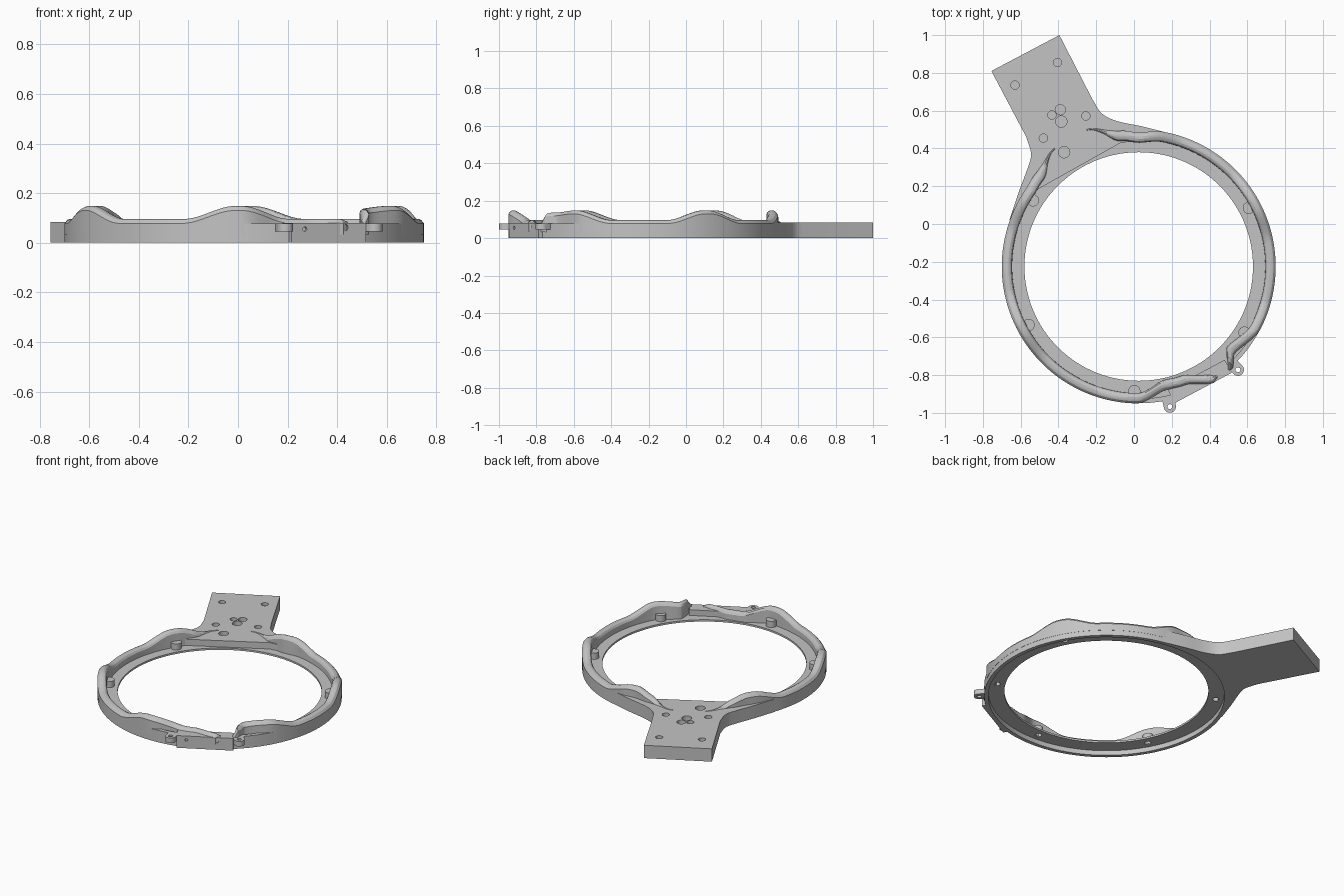
import bpy, bmesh, math
from mathutils import Vector

cube = bpy.data.objects.get("Cube")
if cube:
    bpy.data.objects.remove(cube, do_unlink=True)

grey = bpy.data.materials.new("matte_grey")
grey.use_nodes = True
grey.diffuse_color = (0.55, 0.55, 0.55, 1)
grey.node_tree.nodes["Principled BSDF"].inputs["Base Color"].default_value = (0.55, 0.55, 0.55, 1)

CX, CY = 0.025, -0.225      # ring centre
WALL_R = 0.725
SKIRT_R = 0.70              # inside of the wall below the floor
FLOOR_Z = 0.031             # underside of the recessed floor


def polar(r, deg, z=0.0):
    a = math.radians(deg)
    return Vector((CX + r * math.cos(a), CY + r * math.sin(a), z))


def activate(ob):
    bpy.ops.object.select_all(action='DESELECT')
    ob.select_set(True)
    bpy.context.view_layer.objects.active = ob


def finish(name, bm):
    bmesh.ops.recalc_face_normals(bm, faces=bm.faces)
    mesh = bpy.data.meshes.new(name)
    bm.to_mesh(mesh)
    bm.free()
    ob = bpy.data.objects.new(name, mesh)
    bpy.context.collection.objects.link(ob)
    mesh.materials.append(grey)
    activate(ob)
    bpy.ops.object.shade_smooth_by_angle(angle=math.radians(24))
    return ob


def prism(name, outline, z0, z1):
    bm = bmesh.new()
    face = bm.faces.new([bm.verts.new((p[0], p[1], z0)) for p in outline])
    top = bmesh.ops.extrude_face_region(bm, geom=[face])["geom"]
    bmesh.ops.translate(bm, vec=(0, 0, z1 - z0),
                        verts=[g for g in top if isinstance(g, bmesh.types.BMVert)])
    return finish(name, bm)


def sweep(name, sections, closed=False):
    """Skin a list of closed cross-sections."""
    bm = bmesh.new()
    rows = [[bm.verts.new(p) for p in s] for s in sections]
    pairs = list(zip(rows, rows[1:])) + ([(rows[-1], rows[0])] if closed else [])
    for a, b in pairs:
        for i in range(len(a)):
            j = (i + 1) % len(a)
            bm.faces.new((a[i], a[j], b[j], b[i]))
    if not closed:
        bm.faces.new(rows[0])
        bm.faces.new(rows[-1])
    return finish(name, bm)


def ring(name, r0, r1, z0, z1):
    profile = ((r1, z0), (r1, z1), (r0, z1), (r0, z0))
    return sweep(name, [[polar(r, d * 2.5, z) for r, z in profile] for d in range(144)], True)


def rod(name, centre, radius, length, axis=(0, 0, 1), segments=24):
    bm = bmesh.new()
    bmesh.ops.create_cone(bm, cap_ends=True, segments=segments, radius1=radius,
                          radius2=radius, depth=length)
    turn = Vector((0, 0, 1)).rotation_difference(Vector(axis)).to_matrix()
    bmesh.ops.rotate(bm, verts=bm.verts, matrix=turn)
    bmesh.ops.translate(bm, verts=bm.verts, vec=centre)
    return finish(name, bm)


def drill(target, cutters):
    """Cut holes, then refresh the sharp edges."""
    for c in cutters:
        c.hide_render = True
        mod = target.modifiers.new("hole", 'BOOLEAN')
        mod.operation = 'DIFFERENCE'
        mod.object = c
        activate(target)
        bpy.ops.object.modifier_apply(modifier=mod.name)
        bpy.data.objects.remove(c, do_unlink=True)
    bpy.ops.object.shade_smooth_by_angle(angle=math.radians(24))


def recess():
    """Cutter that clears the space below the floor."""
    return rod("cutter", polar(0, 0, 0), SKIRT_R, 2 * FLOOR_Z, segments=144)


def curve(points, steps=6):
    """Smooth path through a few points."""
    pts = [Vector(p) for p in points]
    pts = [pts[0] * 2 - pts[1]] + pts + [pts[-1] * 2 - pts[-2]]
    out = []
    for a, b, c, d in zip(pts, pts[1:], pts[2:], pts[3:]):
        for k in range(steps):
            t = k / steps
            out.append(0.5 * (2 * b + (c - a) * t + (2 * a - 5 * b + 4 * c - d) * t * t
                              + (3 * b - a - 3 * c + d) * t ** 3))
    return out + [pts[-2]]


def smooth(t):
    t = max(0.0, min(1.0, t))
    return t * t * (3 - 2 * t)


def lookup(keys, x):
    for (x0, y0), (x1, y1) in zip(keys, keys[1:]):
        if x <= x1:
            return y0 + (y1 - y0) * smooth((x - x0) / (x1 - x0))
    return keys[-1][1]


# Recessed floor ring, low wall and hollow screw posts
post_angles = (28, 148, 208, 268, 328)
floor = ring("floor_ring", 0.605, 0.71, FLOOR_Z, FLOOR_Z + 0.012)
drill(floor, [rod("cutter", polar(0.655, d), 0.019, 0.2) for d in post_angles])
base_wall = ring("base_wall", SKIRT_R, WALL_R - 0.001, 0, 0.078)
drill(base_wall, [rod("cutter", (-0.37, 0.38, 0.084), 0.03, 0.1)])
for d in post_angles:
    post = rod("screw_post", polar(0.66, d, 0.06), 0.032, 0.046)
    drill(post, [rod("cutter", polar(0.655, d), 0.019, 0.13)])


# Wavy rim, in two lengths separated by the handle and the clasp
def rim(name, start, end, radii, fade_start, fade_end):
    sections = []
    n = int((end - start) / 1.25)
    for i in range(n + 1):
        d = start + (end - start) * i / n
        rc = lookup(radii, d)
        off = abs((d - 28 + 30) % 60 - 30)
        h = 0.096 + 0.052 * smooth(1 - (off - 1) / 17)
        if name == "rim_right" and d < 328:
            h = 0.148 - 0.012 * smooth((328 - d) / 14)
        k = min(smooth((d - start) / fade_start), smooth((end - d) / fade_end))
        h = 0.086 + (h - 0.086) * k
        w = 0.3 + 0.7 * k
        profile = ((0.025, 0.034), (0.025, h - 0.018), (0.013, h - 0.004), (0.004, h),
                   (-0.01, h), (-0.021, h - 0.005), (-0.029, h - 0.017), (-0.03, 0.034))
        sections.append([polar(rc + x * w, d, z) for x, z in profile])
    sweep(name, sections)


rim("rim_left", 125.5, 305.5,
    ((125.5, 0.767), (138, 0.71), (146, 0.70), (269, 0.70), (283, 0.645), (291, 0.65),
     (305.5, 0.715)), 13, 3)
rim("rim_right", 311, 471,
    ((311, 0.725), (318, 0.662), (333, 0.70), (440, 0.70), (450, 0.685), (458, 0.70),
     (471, 0.775)), 3, 13)

# Handle plate blending into the ring
right_edge = curve([(-0.22, 0.66), (-0.17, 0.585), (-0.09, 0.545), (0.05, 0.515), (0.2, 0.477)])
left_edge = curve([(-0.66, 0.02), (-0.61, 0.17), (-0.565, 0.29), (-0.545, 0.37), (-0.57, 0.46)])
chord = [(0.1, 0.45), (-0.07, 0.43), (-0.53, 0.172), (-0.62, 0.06)]
handle = prism("handle_plate",
               [(-0.755, 0.81), (-0.395, 1.0)] + right_edge + chord + left_edge, 0, 0.084)

# Blind holes in the handle: x, y, radius, depth
holes = ((-0.63, 0.735, 0.022, 0.02), (-0.405, 0.855, 0.022, 0.02),
         (-0.255, 0.572, 0.022, 0.02), (-0.48, 0.455, 0.022, 0.02),
         (-0.435, 0.577, 0.022, 0.05), (-0.39, 0.605, 0.027, 0.05),
         (-0.385, 0.542, 0.03, 0.05), (-0.37, 0.38, 0.03, 0.04))
drill(handle, [recess()] + [rod("cutter", (x, y, 0.084), r, 2 * dep) for x, y, r, dep in holes])

# Flat clasp block opposite the handle
CLASP = -62
out_dir = polar(1, CLASP) - polar(0, CLASP)
side_dir = Vector((-out_dir.y, out_dir.x, 0))


def clasp_point(r, s, z=0.0):
    return polar(r, CLASP) + side_dir * s + Vector((0, 0, z))


clasp = prism("clasp_block", [clasp_point(r, s) for r, s in
              ((0.728, -0.17), (0.728, 0.17), (0.65, 0.17), (0.65, -0.17))], 0, 0.08)
drill(clasp, [recess(), rod("cutter", clasp_point(0.728, -0.11, 0.055), 0.009, 0.03, out_dir),
              rod("cutter", clasp_point(0.728, 0.072, 0.061), 0.015, 0.04, out_dir)])

# Two small eyelets beside the clasp
for x, y in ((0.19, -0.967), (0.55, -0.772)):
    inward = (Vector((CX, CY, 0)) - Vector((x, y, 0))).normalized()
    across = Vector((-inward.y, inward.x, 0))
    outline = [Vector((x, y, 0)) + 0.032 * (across * math.cos(a) - inward * math.sin(a))
               for a in (math.pi * i / 12 for i in range(13))]
    outline += [outline[-1] + inward * 0.05, outline[0] + inward * 0.05]
    eyelet = prism("eyelet", outline, 0.045, 0.078)
    drill(eyelet, [rod("cutter", (x, y, 0.06), 0.013, 0.1)])
